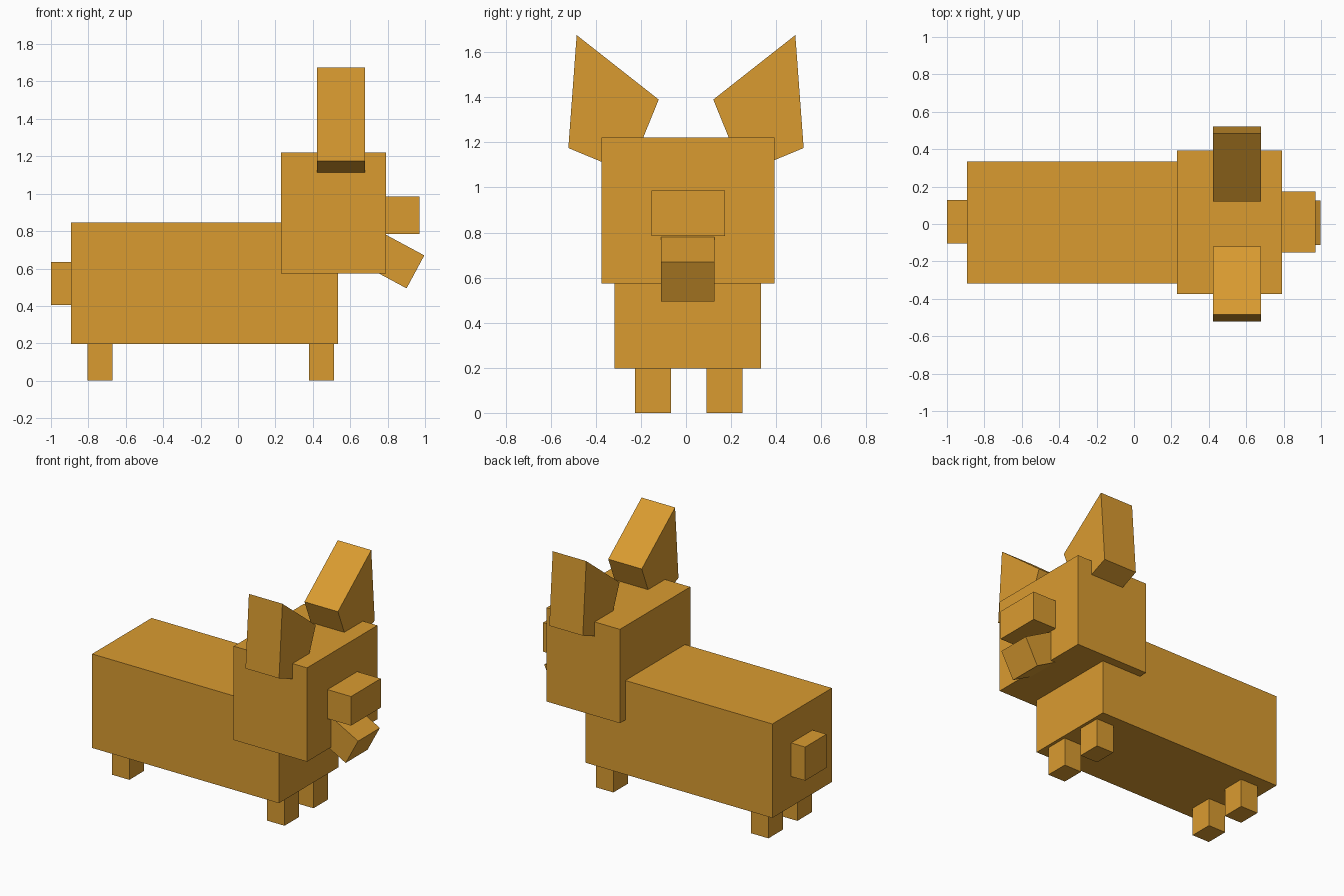
import bpy, bmesh, math
from mathutils import Matrix, Vector

if "Cube" in bpy.data.objects:
    bpy.data.objects.remove(bpy.data.objects["Cube"])

fur = bpy.data.materials.new("tan_fur")
fur.diffuse_color = (0.70, 0.33, 0.03, 1)
fur.use_nodes = True
fur.node_tree.nodes["Principled BSDF"].inputs["Base Color"].default_value = fur.diffuse_color


def finish(name, bm):
    bmesh.ops.recalc_face_normals(bm, faces=bm.faces[:])
    me = bpy.data.meshes.new(name)
    bm.to_mesh(me)
    bm.free()
    me.materials.append(fur)
    ob = bpy.data.objects.new(name, me)
    bpy.context.collection.objects.link(ob)
    return ob


def box(name, xs, ys, zs):
    """Block given by its extents along each axis."""
    bm = bmesh.new()
    size = [b - a for a, b in (xs, ys, zs)]
    mid = Vector([(a + b) / 2 for a, b in (xs, ys, zs)])
    bmesh.ops.create_cube(bm, size=1, matrix=Matrix.Translation(mid) @ Matrix.Diagonal((*size, 1)))
    return finish(name, bm)


# Body, head, snout and tail
box("body", (-0.893, 0.535), (-0.317, 0.333), (0.196, 0.845))
box("head", (0.23, 0.79), (-0.375, 0.393), (0.573, 1.221))
box("snout", (0.77, 0.97), (-0.152, 0.173), (0.785, 0.986))
box("tail", (-1.0, -0.88), (-0.105, 0.128), (0.404, 0.636))

# Four stubby legs
for end, xs in (("rear", (-0.805, -0.672)), ("front", (0.38, 0.514))):
    for side, ys in (("right", (-0.226, -0.066)), ("left", (0.09, 0.25))):
        box(f"{end}_leg_{side}", xs, ys, (0, 0.21))

# Open lower jaw, tilted down from the head
jaw = box("lower_jaw", (-0.25, 0), (-0.112, 0.126), (-0.2, 0))
jaw.data.transform(Matrix.Translation((0.996, 0, 0.67)) @ Matrix.Rotation(math.radians(28.3), 4, 'Y'))

# Slanted ears: one profile, extruded along x and mirrored
ear_profile = [(0.254, 1.064), (0.522, 1.175), (0.485, 1.676), (0.121, 1.39)]
for side, s in (("left", 1), ("right", -1)):
    bm = bmesh.new()
    face = bm.faces.new([bm.verts.new((0.423, s * y, z)) for y, z in ear_profile])
    out = bmesh.ops.extrude_face_region(bm, geom=[face], use_keep_orig=True)
    bmesh.ops.translate(bm, vec=(0.256, 0, 0), verts=[v for v in out["geom"] if isinstance(v, bmesh.types.BMVert)])
    finish(f"ear_{side}", bm)
